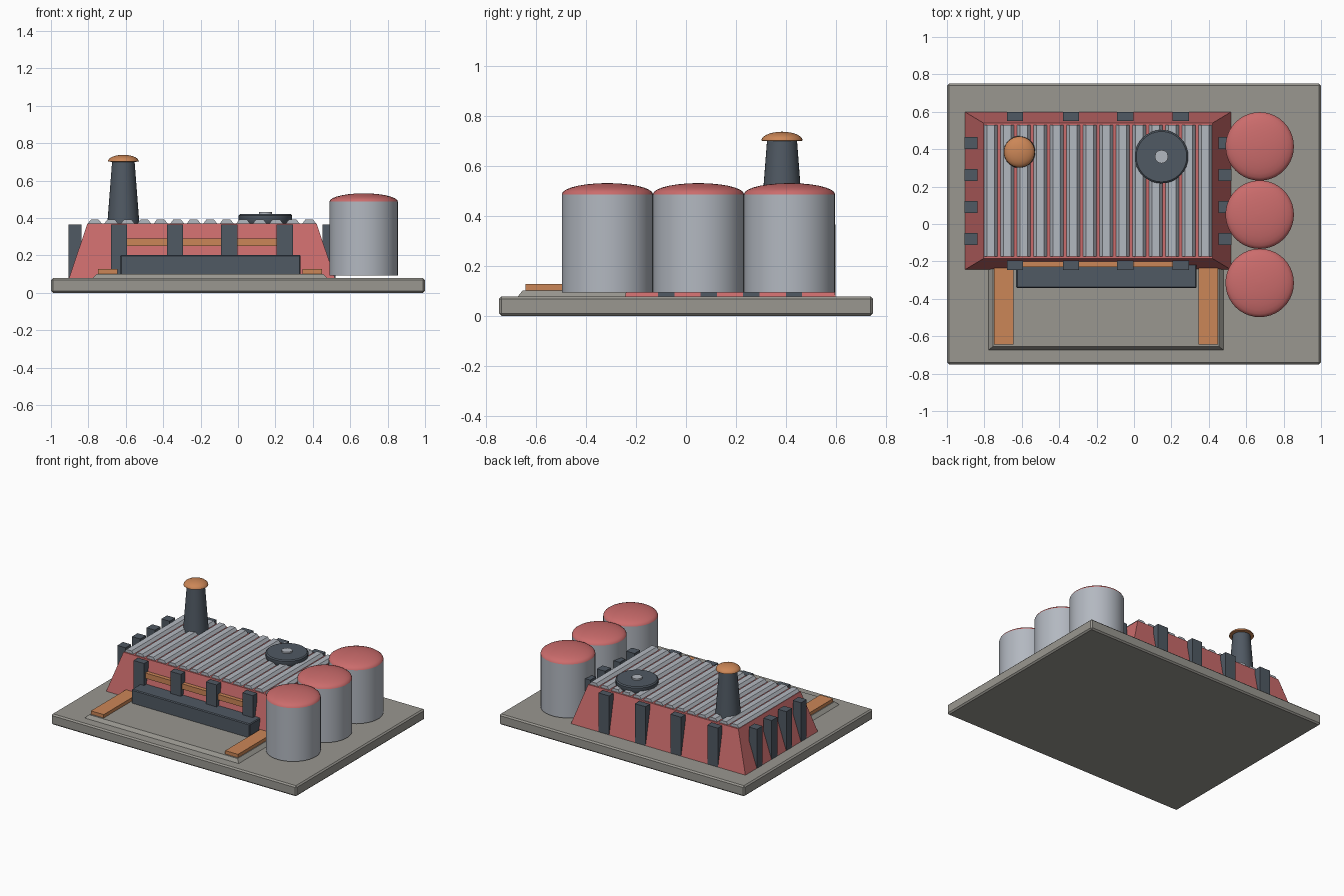
import bpy, bmesh, math

if "Cube" in bpy.data.objects:
    bpy.data.objects.remove(bpy.data.objects["Cube"])

def mat(name, r, g, b):
    m = bpy.data.materials.new(name)
    m.diffuse_color = (r, g, b, 1)
    m.use_nodes = True
    m.node_tree.nodes["Principled BSDF"].inputs["Base Color"].default_value = m.diffuse_color
    return m

RED = mat("faded red", 0.60, 0.15, 0.15)
STEEL = mat("light steel", 0.45, 0.48, 0.53)
DARK = mat("dark slate", 0.08, 0.10, 0.125)
ORANGE = mat("orange", 0.60, 0.24, 0.095)
CONCRETE = mat("concrete", 0.32, 0.31, 0.28)

def make(name, verts, faces, material, smooth=False):
    me = bpy.data.meshes.new(name)
    me.from_pydata(verts, [], faces)
    bm = bmesh.new()
    bm.from_mesh(me)
    bmesh.ops.recalc_face_normals(bm, faces=bm.faces)
    bm.to_mesh(me)
    bm.free()
    me.materials.append(material)
    ob = bpy.data.objects.new(name, me)
    bpy.context.collection.objects.link(ob)
    if smooth:
        bpy.ops.object.select_all(action='DESELECT')
        ob.select_set(True)
        bpy.context.view_layer.objects.active = ob
        bpy.ops.object.shade_smooth_by_angle(angle=math.radians(35))
    return ob

def block(name, x, y, z, material, inset=(0, 0), bevel=0):
    """Box from (min, max) ranges; inset shrinks the top on each side."""
    verts = []
    for h, (dx, dy) in ((z[0], (0, 0)), (z[1], inset)):
        verts += [(x[0] + dx, y[0] + dy, h), (x[1] - dx, y[0] + dy, h),
                  (x[1] - dx, y[1] - dy, h), (x[0] + dx, y[1] - dy, h)]
    faces = [(0, 1, 2, 3), (4, 5, 6, 7)] + [(i, (i + 1) % 4, (i + 1) % 4 + 4, i + 4) for i in range(4)]
    ob = make(name, verts, faces, material)
    if bevel:
        b = ob.modifiers.new("edge_bevel", 'BEVEL')
        b.width, b.segments = bevel, 1
    return ob

def lathe(name, centre, profile, material, n=32):
    """Revolve (radius, z) points; the ends are capped."""
    verts = [(centre[0] + r * math.cos(2 * math.pi * i / n),
              centre[1] + r * math.sin(2 * math.pi * i / n), z) for r, z in profile for i in range(n)]
    faces = [(k * n + i, k * n + (i + 1) % n, (k + 1) * n + (i + 1) % n, (k + 1) * n + i)
             for k in range(len(profile) - 1) for i in range(n)]
    faces += [tuple(range(n)), tuple(range(len(verts) - n, len(verts)))]
    return make(name, verts, faces, material, True)

def dome(r, z, h, steps=7):
    return [(r * math.cos(a), z + h * math.sin(a))
            for a in (math.radians(87) * i / steps for i in range(steps + 1))]

# Ground slab and loading apron
block("ground_slab", (-1, 1), (-0.75, 0.75), (0, 0.078), CONCRETE, bevel=0.01)
block("loading_apron", (-0.785, 0.485), (-0.68, -0.15), (0.07, 0.102), CONCRETE, inset=(0.03, 0.025))

# Sloped hall
block("hall", (-0.905, 0.52), (-0.245, 0.6), (0.075, 0.37), RED, inset=(0.1, 0.06))

# Corrugated roof ribs
for i in range(14):
    x = -0.766 + i * 0.0882
    prof = [(-0.038, 0.362), (-0.035, 0.373), (-0.021, 0.391), (0.021, 0.391), (0.035, 0.373), (0.038, 0.362)]
    n = len(prof)
    verts = [(x + px, y, pz) for y in (-0.175, 0.53) for px, pz in prof]
    faces = [tuple(range(n)), tuple(range(n, 2 * n))] + [(k, (k + 1) % n, (k + 1) % n + n, k + n) for k in range(n)]
    make("roof_rib", verts, faces, STEEL)

# Upright buttresses on all four walls
for x in (-0.637, -0.337, -0.047, 0.25):
    for y in ((-0.245, -0.195), (0.55, 0.6)):
        block("long_wall_buttress", (x - 0.043, x + 0.043), y, (0.075, 0.365), DARK)
for y in (0.433, 0.262, 0.091, -0.08):
    for x in ((-0.905, -0.838), (0.453, 0.52)):
        block("end_wall_buttress", x, (y - 0.033, y + 0.033), (0.075, 0.365), DARK)

# Front trough, rail and loading ramps
block("front_trough", (-0.63, 0.335), (-0.342, -0.19), (0.095, 0.203), DARK, bevel=0.006)
block("front_rail", (-0.6, 0.22), (-0.23, -0.19), (0.25, 0.29), ORANGE)
for x in (-0.697, 0.398):
    block("ramp_strip", (x - 0.052, x + 0.052), (-0.643, -0.2), (0.1, 0.127), ORANGE)

# Chimney and cap
chimney = (-0.613, 0.385)
lathe("chimney", chimney, [(0.086, 0.365), (0.06, 0.705)], DARK)
lathe("chimney_cap", chimney, [(0.06, 0.7)] + dome(0.083, 0.702, 0.036), ORANGE)

# Roof fan and hub
fan = (0.147, 0.36)
lathe("roof_fan", fan, [(0.13, 0.365), (0.143, 0.385), (0.143, 0.414), (0.135, 0.421)], DARK)
lathe("fan_hub", fan, [(0.036, 0.415), (0.036, 0.432)], STEEL, 12)

# Storage tanks
for y in (0.415, 0.05, -0.315):
    lathe("storage_tank", (0.672, y), [(0.183, 0.093), (0.183, 0.487)], STEEL, 40)
    lathe("tank_dome", (0.672, y), dome(0.183, 0.487, 0.045), RED, 40)
